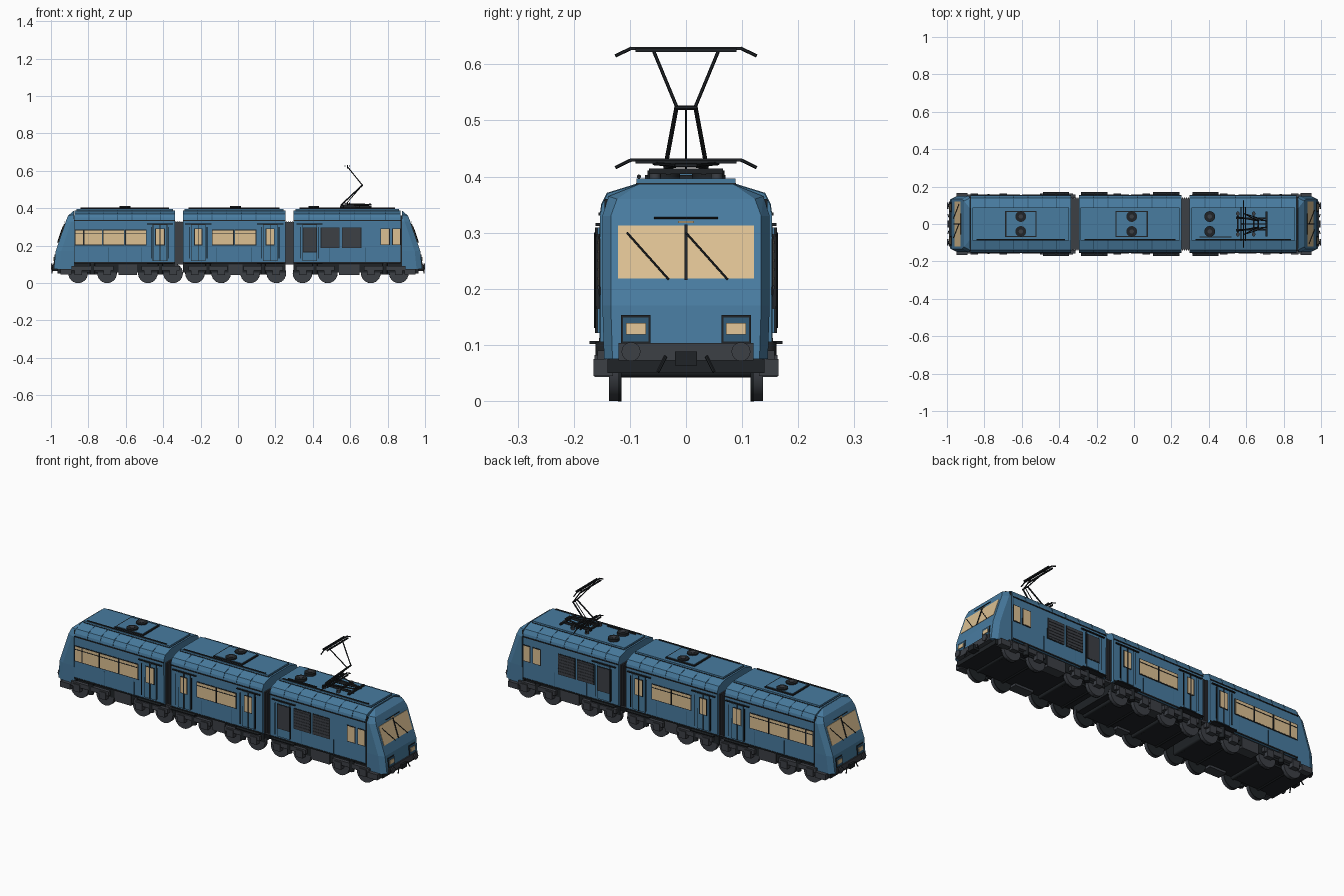
import bpy, bmesh, math
from mathutils import Vector

cube = bpy.data.objects.get("Cube")
if cube:
    bpy.data.objects.remove(cube, do_unlink=True)


def material(name, r, g, b):
    m = bpy.data.materials.new(name)
    m.use_nodes = True
    m.diffuse_color = (r, g, b, 1)
    m.node_tree.nodes["Principled BSDF"].inputs["Base Color"].default_value = (r, g, b, 1)
    return m


BLUE = material("body blue", 0.065, 0.2, 0.35)
SEAM = material("seam blue", 0.03, 0.1, 0.18)
SAND = material("window sand", 0.72, 0.53, 0.29)
GREY = material("chassis grey", 0.045, 0.05, 0.06)
BLACK = material("black metal", 0.014, 0.017, 0.02)


def finish(name, bm, mat):
    bmesh.ops.recalc_face_normals(bm, faces=bm.faces)
    me = bpy.data.meshes.new(name)
    bm.to_mesh(me)
    bm.free()
    me.materials.append(mat)
    ob = bpy.data.objects.new(name, me)
    bpy.context.collection.objects.link(ob)
    return ob


def hull(name, pts, mat):
    bm = bmesh.new()
    for p in pts:
        bm.verts.new(p)
    bmesh.ops.convex_hull(bm, input=bm.verts)
    bmesh.ops.dissolve_limit(bm, angle_limit=0.01, verts=bm.verts, edges=bm.edges)
    return finish(name, bm, mat)


def box(name, xs, ys, zs, mat):
    return hull(name, [(x, y, z) for x in xs for y in ys for z in zs], mat)


def rod(name, a, b, r, mat, sides=6):
    a, b = Vector(a), Vector(b)
    bm = bmesh.new()
    bmesh.ops.create_cone(bm, cap_ends=True, segments=sides, radius1=r, radius2=r, depth=(b - a).length)
    rot = (b - a).to_track_quat('Z', 'Y').to_matrix()
    for v in bm.verts:
        v.co = rot @ v.co + (a + b) / 2
    ob = finish(name, bm, mat)
    if sides > 8:
        for p in ob.data.polygons:
            p.use_smooth = len(p.vertices) == 4
    return ob


# Car bodies: one cross-section extruded along the train
SECTION = [(0.152, 0.105), (0.153, 0.33), (0.15, 0.35), (0.14, 0.37), (0.085, 0.387)]


def shell(name, x0, x1, grow, mat):
    hull(name, [(x, s * (y + grow), z + grow) for x in (x0, x1) for y, z in SECTION for s in (1, -1)], mat)


CARS = [("rear", -0.873, -0.338), ("middle", -0.295, 0.253), ("power", 0.298, 0.87)]
for n, x0, x1 in CARS:
    shell(n + "_car_body", x0, x1, 0, BLUE)
    box(n + "_raised_roof", (x0 + 0.01, x1 - 0.01), (-0.088, 0.088), (0.38, 0.397), BLUE)
    box(n + "_underframe", (x0, x1), (-0.14, 0.14), (0.055, 0.106), BLACK)
    box(n + "_roof_edge", (x0 + 0.009, x1 - 0.009), (-0.089, 0.089), (0.385, 0.389), BLACK)
    rod(n + "_roof_pipe", (x0 + 0.03, -0.084, 0.4), (x1 - 0.03, -0.084, 0.4), 0.004, BLACK)
    for i in range(1, 7):
        x = x0 + (x1 - x0) * i / 7
        hull(n + "_roof_rib", [(x + d, s * (y + 0.001), z + 0.001) for d in (-0.002, 0.002)
                               for y, z in SECTION[1:] for s in (1, -1)], SEAM)
    for s in (1, -1):
        box(n + "_gutter", (x0, x1), (s * 0.15, s * 0.156), (0.331, 0.336), BLACK)
        box(n + "_lower_trim", (x0, x1), (s * 0.15, s * 0.155), (0.105, 0.112), BLACK)
        for i in range(1, 3):
            x = x0 + (x1 - x0) * i / 3
            rod(n + "_side_seam", (x, s * 0.153, 0.11), (x, s * 0.153, 0.19), 0.0015, SEAM)

# Flexible gangways
for a, b in ((-0.338, -0.295), (0.253, 0.298)):
    box("gangway", (a, b), (-0.135, 0.135), (0.1, 0.325), GREY)
    for i in range(4):
        x = a + (b - a) * (i + 0.5) / 4
        box("gangway_fold", (x - 0.003, x + 0.003), (-0.141, 0.141), (0.11, 0.33), GREY)


def pane(name, x0, x1, z0, z1, mat, out=0.156):
    for s in (1, -1):
        box(name + "_frame", (x0 - 0.004, x1 + 0.004), (s * 0.15, s * (out - 0.001)), (z0 - 0.004, z1 + 0.004), BLACK)
        box(name, (x0, x1), (s * 0.15, s * out), (z0, z1), mat)


# Passenger windows with upper sash rails
for x0, x1 in ((-0.868, -0.83), (-0.822, -0.728), (-0.718, -0.61), (-0.6, -0.492),
               (-0.136, -0.026), (-0.016, 0.094)):
    pane("side_window", x0, x1, 0.205, 0.282, SAND)
    for s in (1, -1):
        box("window_sash", (x0, x1), (s * 0.15, s * 0.158), (0.265, 0.268), BLACK)
for x0, x1 in ((0.765, 0.808), (0.828, 0.866)):
    pane("crew_window", x0, x1, 0.207, 0.288, SAND)
for x0, x1 in ((0.446, 0.54), (0.56, 0.655)):
    pane("vent_grille", x0, x1, 0.19, 0.294, GREY)
    for s in (1, -1):
        for i in range(6):
            z = 0.2 + i * 0.016
            box("vent_slat", (x0, x1), (s * 0.15, s * 0.158), (z, z + 0.005), GREY)

# Doors with steps, runners and handrails
for c, w in ((-0.417, 0.022), (-0.213, 0.018), (0.172, 0.02), (0.383, 0)):
    for s in (1, -1):
        box("door_gap", (c - 0.039, c + 0.039), (s * 0.15, s * 0.1545), (0.118, 0.312), BLACK)
        box("door_leaf", (c - 0.036, c + 0.036), (s * 0.15, s * 0.158), (0.121, 0.309), BLUE)
        box("door_step", (c - 0.07, c + 0.07), (s * 0.14, s * 0.172), (0.102, 0.107), BLACK)
        box("door_runner", (c - 0.07, c + 0.07), (s * 0.15, s * 0.161), (0.312, 0.317), BLACK)
        for d in (-0.047, 0.047):
            rod("door_handrail", (c + d, s * 0.162, 0.13), (c + d, s * 0.162, 0.3), 0.002, BLACK)
    if w:
        pane("door_window", c - w, c + w, 0.205, 0.288, SAND, 0.1605)
        for s in (1, -1):
            box("door_split", (c - 0.002, c + 0.002), (s * 0.15, s * 0.162), (0.121, 0.309), BLACK)
    else:
        pane("door_grille", c - 0.034, c + 0.034, 0.168, 0.294, GREY, 0.1605)


# Cabs: nose shape is a function of height
def nose(z):
    return 0.975 - 0.34 * (z - 0.17) if z > 0.17 else 0.975 + 0.1 * (0.17 - z)


CAB = [(0.146, 0.075), (0.149, 0.17), (0.149, 0.33), (0.138, 0.365)]
for e in (1, -1):
    pts = [(e * 0.877, s * y, z) for y, z in CAB + [(0.083, 0.387)] for s in (1, -1)]
    for y, z in CAB:
        for s in (1, -1):
            pts += [(e * (nose(z) - 0.03), s * y, z), (e * nose(z), s * (y - 0.015), min(z, 0.36))]
    hull("cab", pts, BLUE)
    box("cab_joint", (e * 0.865, e * 0.88), (-0.145, 0.145), (0.08, 0.36), BLACK)

    def on_nose(name, ys, zs, out, mat):
        hull(name, [(e * (nose(z) + d), e * y, z) for y in ys for z in zs for d in (-0.01, out)], mat)

    on_nose("windscreen", (-0.121, 0.121), (0.218, 0.313), 0.002, SAND)
    on_nose("windscreen_post", (-0.003, 0.003), (0.216, 0.315), 0.005, BLACK)
    on_nose("roof_lamp", (-0.014, 0.014), (0.317, 0.321), 0.003, SAND)
    rod("cab_rail", (e * (nose(0.326) + 0.005), -0.057, 0.326), (e * (nose(0.326) + 0.005), 0.057, 0.326), 0.002, BLACK)
    for y in (-0.105, 0):
        rod("wiper", (e * (nose(0.3) + 0.006), e * y, 0.3),
            (e * (nose(0.217) + 0.006), e * (y + 0.074), 0.217), 0.002, BLACK)
    for s in (1, -1):
        on_nose("lamp_border", (s * 0.063, s * 0.116), (0.103, 0.153), 0.003, BLACK)
        on_nose("lamp_panel", (s * 0.067, s * 0.112), (0.106, 0.149), 0.004, SEAM)
        on_nose("headlamp", (s * 0.071, s * 0.107), (0.119, 0.139), 0.007, SAND)
        rod("buffer_stem", (e * 0.97, s * 0.098, 0.088), (e * 0.995, s * 0.098, 0.088), 0.008, BLACK, 12)
        rod("buffer_plate", (e * 0.993, s * 0.098, 0.088), (e, s * 0.098, 0.088), 0.017, GREY, 16)
        rod("brake_hose", (e * 0.99, s * 0.036, 0.08), (e * 0.995, s * 0.05, 0.052), 0.003, BLACK)
        box("cab_step", (e * 0.89, e * 0.95), (s * 0.13, s * 0.165), (0.045, 0.075), GREY)
    box("buffer_beam", (e * 0.95, e * 0.988), (-0.12, 0.12), (0.072, 0.103), GREY)
    box("coupler", (e * 0.95, e * 0.998), (-0.02, 0.02), (0.063, 0.088), BLACK)
    box("cab_floor", (e * 0.86, e * 0.965), (-0.14, 0.14), (0.05, 0.08), BLACK)

# Bogies with two wheelsets each
for a, b in ((-0.855, -0.7), (-0.482, -0.347), (-0.23, -0.09), (0.065, 0.205), (0.345, 0.48), (0.71, 0.86)):
    for x in (a, b):
        rod("axle", (x, -0.13, 0.052), (x, 0.13, 0.052), 0.01, BLACK, 10)
    for s in (1, -1):
        for x in (a, b):
            rod("wheel", (x, s * 0.12, 0.052), (x, s * 0.137, 0.052), 0.052, GREY, 24)
            rod("wheel_flange", (x, s * 0.115, 0.052), (x, s * 0.121, 0.052), 0.0525, BLACK, 24)
            box("axle_box", (x - 0.02, x + 0.02), (s * 0.137, s * 0.163), (0.043, 0.082), GREY)
        box("bogie_frame", (a - 0.035, b + 0.035), (s * 0.138, s * 0.158), (0.066, 0.09), GREY)
        m = (a + b) / 2
        rod("bogie_spring", (m, s * 0.147, 0.045), (m, s * 0.147, 0.105), 0.014, BLACK, 10)
    box("bogie_beam", (a, b), (-0.11, 0.11), (0.045, 0.08), BLACK)

# Equipment boxes between the bogies
for x0, x1 in ((-0.64, -0.54), (-0.05, 0.025), (0.54, 0.65)):
    for s in (1, -1):
        box("equipment_box", (x0, x1), (s * 0.09, s * 0.145), (0.043, 0.1), GREY)

# Roof ventilation units with paired fans
for x0, x1 in ((-0.69, -0.52), (-0.1, 0.075), (0.35, 0.52)):
    c = (x0 + x1) / 2 if x0 < 0.3 else 0.405
    if x0 < 0.3:
        box("roof_unit_rim", (x0, x1), (-0.07, 0.07), (0.395, 0.403), BLACK)
        box("roof_unit", (x0 + 0.007, x1 - 0.007), (-0.064, 0.064), (0.395, 0.405), BLUE)
    else:
        box("roof_conduit", (x0, x1), (-0.073, -0.068), (0.395, 0.403), BLACK)
    for s in (1, -1):
        rod("fan", (c, s * 0.04, 0.395), (c, s * 0.04, 0.411), 0.029, BLACK, 20)
        rod("fan_hub", (c, s * 0.04, 0.4), (c, s * 0.04, 0.413), 0.012, GREY, 12)

# Pantograph: base, folded frame and raised frame
for s in (1, -1):
    box("pantograph_base", (0.545, 0.715), (s * 0.028, s * 0.036), (0.403, 0.414), BLACK)
    for x in (0.555, 0.64):
        rod("insulator", (x, s * 0.055, 0.395), (x, s * 0.055, 0.414), 0.01, GREY, 10)
for x in (0.555, 0.64, 0.708):
    box("pantograph_crossbeam", (x - 0.005, x + 0.005), (-0.066, 0.066), (0.405, 0.414), BLACK)
for knee, top in (((0.71, 0.42), 0.43), ((0.665, 0.523), 0.629)):
    kx, kz = knee
    for s in (1, -1):
        rod("lower_arm", (0.55, s * 0.037, 0.416), (kx, s * 0.017, kz), 0.004, BLACK)
        rod("upper_arm", (kx, s * 0.016, kz), (0.585, s * 0.057, top - 0.007), 0.003, BLACK)
        rod("collector_horn", (0.585, s * 0.097, top), (0.585, s * 0.126, top - 0.014), 0.003, BLACK)
    rod("knee_bar", (kx, -0.02, kz), (kx, 0.02, kz), 0.004, BLACK)
    rod("control_rod", (0.57, 0, 0.414), (kx, 0, kz), 0.002, BLACK)
    for dx in (-0.012, 0.012):
        box("collector_strip", (0.582 + dx, 0.588 + dx), (-0.09, 0.09), (top - 0.007, top), BLACK)
    box("collector_bar", (0.582, 0.588), (-0.1, 0.1), (top - 0.003, top + 0.002), BLACK)
